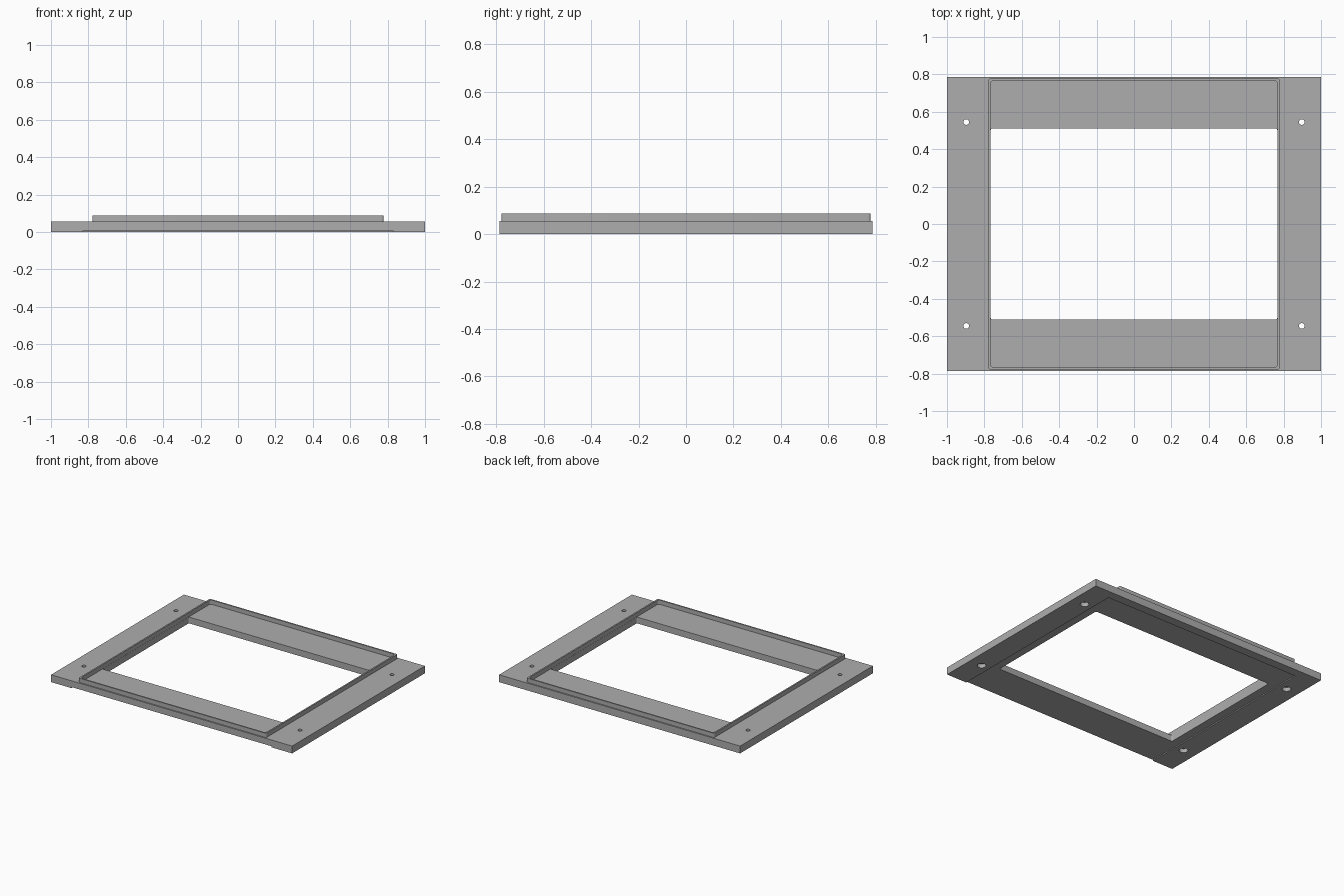
import bpy, bmesh, math

cube = bpy.data.objects.get("Cube")
if cube:
    bpy.data.objects.remove(cube, do_unlink=True)

GREY = (0.42, 0.42, 0.42, 1)
mat = bpy.data.materials.new("plain grey")
mat.use_nodes = True
mat.diffuse_color = GREY
mat.node_tree.nodes["Principled BSDF"].inputs["Base Color"].default_value = GREY

HALF_X, HALF_Y = 1.0, 0.787
PLATE_TOP, RIM_TOP = 0.055, 0.087
OUTER, INNER = 0.778, 0.767
WINDOW_X, WINDOW_Y = 0.766, 0.511
RECESS = 0.008


def rounded_rect(hx, hy, r, steps=6):
    """Outline of a rectangle with rounded corners, counter-clockwise."""
    if r == 0:
        return [(hx, hy), (-hx, hy), (-hx, -hy), (hx, -hy)]
    pts = []
    for i, (sx, sy) in enumerate([(1, 1), (-1, 1), (-1, -1), (1, -1)]):
        for k in range(steps + 1):
            a = math.pi / 2 * (i + k / steps)
            pts.append((sx * (hx - r) + r * math.cos(a),
                        sy * (hy - r) + r * math.sin(a)))
    return pts


def circle(x, y, r, sides=32):
    return [(x + r * math.cos(2 * math.pi * k / sides),
             y + r * math.sin(2 * math.pi * k / sides)) for k in range(sides)]


def prism(name, outline, z0, z1):
    """Solid made by extruding an outline upward from z0 to z1."""
    bm = bmesh.new()
    face = bm.faces.new([bm.verts.new((x, y, z0)) for x, y in outline])
    ext = bmesh.ops.extrude_face_region(bm, geom=[face])
    for v in ext["geom"]:
        if isinstance(v, bmesh.types.BMVert):
            v.co.z = z1
    bmesh.ops.recalc_face_normals(bm, faces=bm.faces)
    mesh = bpy.data.meshes.new(name)
    bm.to_mesh(mesh)
    bm.free()
    mesh.materials.append(mat)
    obj = bpy.data.objects.new(name, mesh)
    bpy.context.collection.objects.link(obj)
    return obj


def cut(target, outline, z0, z1):
    """Subtract a prism from the target, then discard the cutter."""
    cutter = prism("cutter", outline, z0, z1)
    cutter.hide_render = True
    mod = target.modifiers.new("cut", "BOOLEAN")
    mod.operation, mod.solver, mod.object = "DIFFERENCE", "EXACT", cutter
    bpy.context.view_layer.objects.active = target
    bpy.ops.object.modifier_apply(modifier=mod.name)
    bpy.data.objects.remove(cutter, do_unlink=True)


# Base plate with its rectangular window
plate = prism("base_plate", rounded_rect(HALF_X, HALF_Y, 0), 0, PLATE_TOP)
cut(plate, rounded_rect(WINDOW_X, WINDOW_Y, 0.01), -0.1, 0.2)

# Shallow underside recess, open at the front and closed at the back
cut(plate, [(-0.83, -0.9), (0.83, -0.9), (0.83, 0.72), (-0.83, 0.72)],
    -0.1, RECESS)

# Screw holes, wider from below
for sx in (-1, 1):
    for sy in (-1, 1):
        x, y = sx * 0.897, sy * 0.545
        cut(plate, circle(x, y, 0.015), -0.1, 0.2)
        cut(plate, circle(x, y, 0.03), -0.1, 0.03)

# Thin raised rim around the window and its two ledges
rim = prism("raised_rim", rounded_rect(OUTER, OUTER, 0.01), PLATE_TOP, RIM_TOP)
cut(rim, rounded_rect(INNER, INNER, 0.02), 0, 0.2)

# Smooth the round holes and corners, keep the edges sharp
for obj in (plate, rim):
    bpy.ops.object.select_all(action="DESELECT")
    obj.select_set(True)
    bpy.context.view_layer.objects.active = obj
    bpy.ops.object.shade_smooth_by_angle(angle=math.radians(30))
